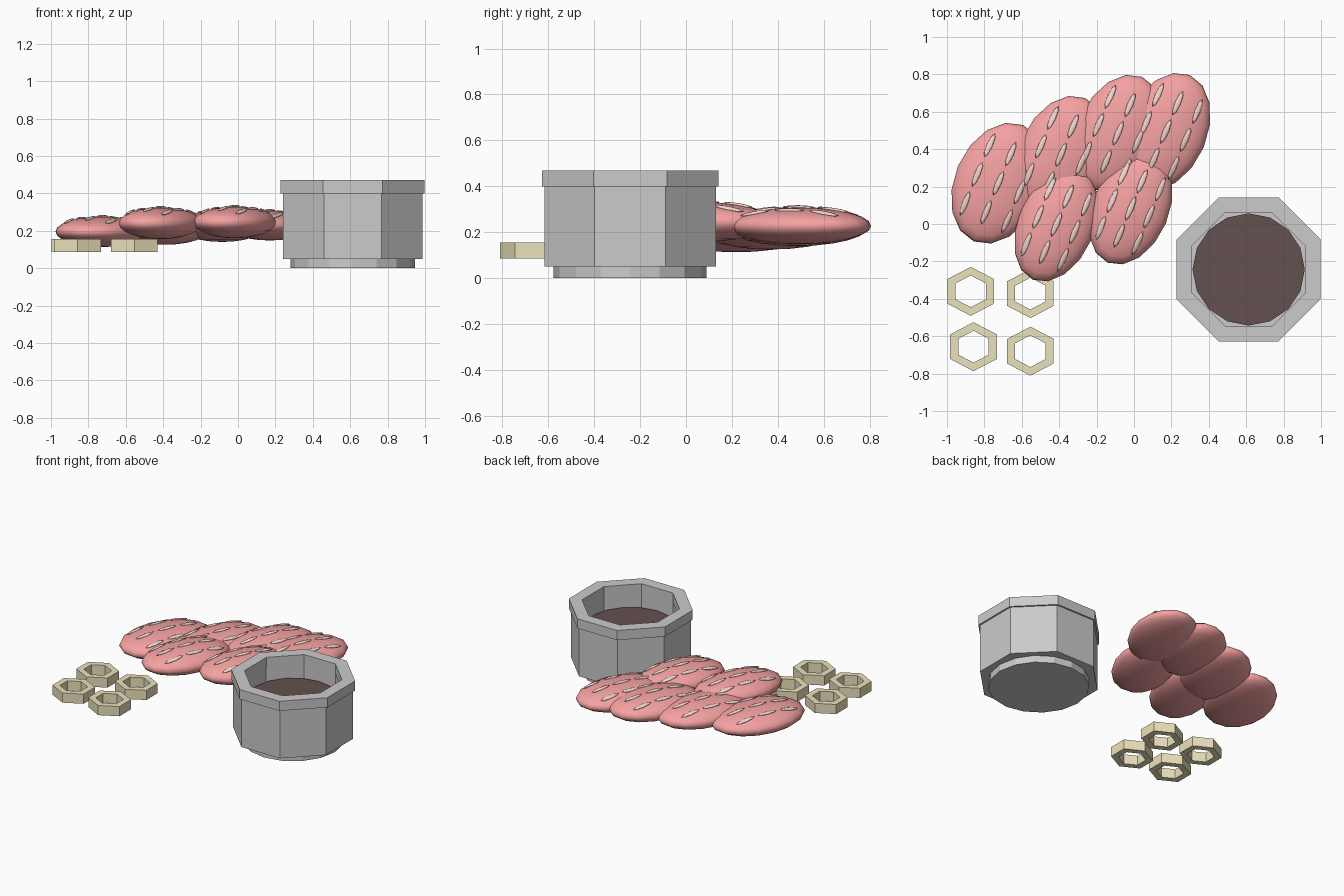
import bpy, bmesh, math
from mathutils import Matrix, Vector

if "Cube" in bpy.data.objects:
    bpy.data.objects.remove(bpy.data.objects["Cube"])


def material(name, rgb):
    m = bpy.data.materials.new(name)
    m.diffuse_color = (*rgb, 1)
    m.use_nodes = True
    m.node_tree.nodes["Principled BSDF"].inputs["Base Color"].default_value = m.diffuse_color
    return m


RED = material("salmon_red", (0.92, 0.36, 0.36))
PALE = material("pale_fat", (0.88, 0.66, 0.62))
SCALLION = material("scallion", (0.83, 0.76, 0.5))
SAUCE = material("dark_sauce", (0.13, 0.08, 0.08))


def make_object(name, bm, mat=None, smooth=False):
    mesh = bpy.data.meshes.new(name)
    bmesh.ops.recalc_face_normals(bm, faces=bm.faces)
    bm.to_mesh(mesh)
    bm.free()
    obj = bpy.data.objects.new(name, mesh)
    bpy.context.collection.objects.link(obj)
    if mat:
        mesh.materials.append(mat)
    for p in mesh.polygons:
        p.use_smooth = smooth
    return obj


def lathe(name, profile, sides, centre, mat=None, turn=0.0, stretch=(1, 1), closed=True):
    """Sweep (radius, z) points around the vertical; radius 0 points become one pole."""
    bm = bmesh.new()
    rings = []
    for r, z in profile:
        if r == 0:
            rings.append([bm.verts.new((*centre, z))] * sides)
            continue
        ring = []
        for i in range(sides):
            a = turn + math.tau * i / sides
            ring.append(bm.verts.new((centre[0] + r * stretch[0] * math.cos(a),
                                      centre[1] + r * stretch[1] * math.sin(a), z)))
        rings.append(ring)
    pairs = list(zip(rings, rings[1:]))
    if closed:
        pairs.append((rings[-1], rings[0]))
    for lo, hi in pairs:
        for i in range(sides):
            j = (i + 1) % sides
            bm.faces.new(list(dict.fromkeys((lo[i], lo[j], hi[j], hi[i]))))
    bmesh.ops.dissolve_limit(bm, angle_limit=0.001, verts=bm.verts, edges=bm.edges)
    return make_object(name, bm, mat)


# Octagonal sauce bowl: foot, hollow body, rim and sauce
BOWL = (0.613, -0.243)
K = 1 / math.cos(math.pi / 8)
T8 = math.pi / 8
lathe("bowl_foot", [(0, 0), (0.333, 0), (0.333, 0.06), (0, 0.06)], 16, BOWL, closed=False)
lathe("bowl_body", [(0, 0.05), (0.373 * K, 0.05), (0.373 * K, 0.42), (0.305 * K, 0.42),
                    (0.305 * K, 0.15), (0, 0.15)], 8, BOWL, turn=T8, closed=False)
lathe("bowl_rim", [(0.385 * K, 0.40), (0.385 * K, 0.47), (0.303 * K, 0.47), (0.303 * K, 0.40)],
      8, BOWL, turn=T8)
lathe("sauce", [(0, 0.28), (0.3, 0.28), (0.3, 0.31), (0, 0.31)], 16, BOWL, SAUCE, closed=False)

# Four hexagonal scallion rings
for n, c in enumerate([(-0.873, -0.36), (-0.554, -0.372), (-0.858, -0.656), (-0.554, -0.68)]):
    lathe(f"scallion_ring_{n + 1}",
          [(0.131, 0.085), (0.131, 0.155), (0.085, 0.155), (0.085, 0.085)],
          6, c, SCALLION, turn=math.pi / 6, stretch=(1.1, 1))

# Fish slices: centre and half sizes (across, along, up), all turned the same way
TURN = Matrix.Rotation(math.radians(-23), 4, 'Z')
SLICES = [
    ((-0.725, 0.218, 0.195), (0.235, 0.338, 0.082)),
    ((-0.390, 0.370, 0.210), (0.225, 0.330, 0.085)),
    ((-0.085, 0.485, 0.225), (0.220, 0.328, 0.085)),
    ((0.170, 0.495, 0.228), (0.220, 0.328, 0.080)),
    ((-0.415, -0.002, 0.240), (0.205, 0.322, 0.085)),
    ((-0.018, 0.083, 0.245), (0.205, 0.315, 0.085)),
]


def ellipsoid(bm, place, size, u, v):
    bmesh.ops.create_uvsphere(bm, u_segments=u, v_segments=v, radius=1,
                              matrix=place @ Matrix.Diagonal((*size, 1)))


for n, (centre, size) in enumerate(SLICES):
    place = Matrix.Translation(centre) @ TURN
    bm = bmesh.new()
    ellipsoid(bm, place, size, 16, 12)
    make_object(f"fish_slice_{n + 1}", bm, RED, True)

    # Fat streaks lying on the upper surface in a three by three pattern
    bm = bmesh.new()
    for col in (-1, 0, 1):
        for row in (-1, 0, 1):
            x = col * size[0] * 0.52
            y = row * size[1] * 0.5
            z = size[2] * math.sqrt(1 - (x / size[0]) ** 2 - (y / size[1]) ** 2)
            normal = Vector((x / size[0] ** 2, y / size[1] ** 2, z / size[2] ** 2))
            tilt = Vector((0, 0, 1)).rotation_difference(normal).to_matrix().to_4x4()
            ellipsoid(bm, place @ Matrix.Translation((x, y, z)) @ tilt,
                      (0.016, 0.07, 0.008), 8, 6)
    make_object(f"fat_streaks_{n + 1}", bm, PALE, True)
